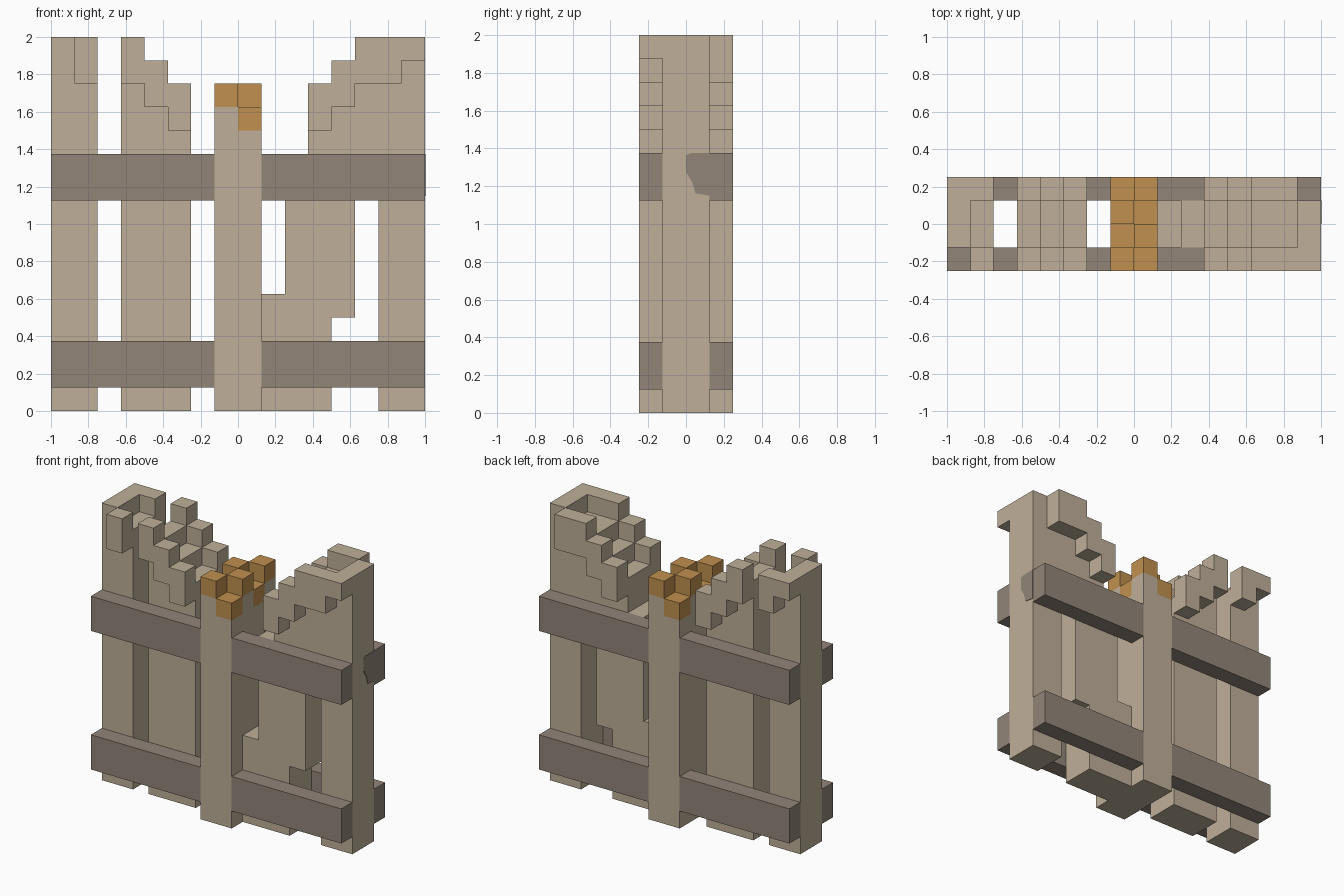
import bpy, bmesh

if "Cube" in bpy.data.objects:
    bpy.data.objects.remove(bpy.data.objects["Cube"], do_unlink=True)

U = 0.125  # block size


def material(name, rgb):
    m = bpy.data.materials.new(name)
    m.use_nodes = True
    m.diffuse_color = (*rgb, 1)
    m.node_tree.nodes["Principled BSDF"].inputs["Base Color"].default_value = (*rgb, 1)
    return m


pale_wood = material("pale_wood", (0.52, 0.43, 0.32))
dark_wood = material("dark_wood", (0.29, 0.235, 0.19))
gold = material("gold", (0.53, 0.28, 0.08))


def slab(name, outline, y0, y1, mat):
    """Extrude an x-z outline, in blocks, from y0 to y1."""
    bm = bmesh.new()
    face = bm.faces.new([bm.verts.new((x * U, y0 * U, z * U)) for x, z in outline])
    out = bmesh.ops.extrude_face_region(bm, geom=[face])
    moved = [v for v in out["geom"] if isinstance(v, bmesh.types.BMVert)]
    bmesh.ops.translate(bm, verts=moved, vec=(0, (y1 - y0) * U, 0))
    bmesh.ops.recalc_face_normals(bm, faces=bm.faces)
    mesh = bpy.data.meshes.new(name)
    bm.to_mesh(mesh)
    bm.free()
    mesh.materials.append(mat)
    obj = bpy.data.objects.new(name, mesh)
    bpy.context.collection.objects.link(obj)
    return obj


def columns(name, start, spans, y0, y1, mat):
    """Slab made of one-block-wide columns, each a (bottom, top) span."""
    low, high = [], []
    for i, (a, b) in enumerate(spans):
        for x in (start + i, start + i + 1):
            low.append((x, a))
            high.append((x, b))
    path = []
    for p in low + high[::-1]:
        if p not in path:
            path.append(p)
    return slab(name, path, y0, y1, mat)


def box(name, x0, x1, y0, y1, z0, z1, mat):
    return slab(name, [(x0, z0), (x1, z0), (x1, z1), (x0, z1)], y0, y1, mat)


# Upright boards with stepped tops
columns("outer_board", -8, [(0, 16), (0, 15)], -1, 1, pale_wood)
columns("stepped_board", -5, [(0, 15), (0, 14), (0, 13)], -1, 1, pale_wood)
columns("broken_board", 1, [(0, 5), (0, 11), (0, 13), (4, 14), (10, 15), (0, 15), (0, 16)],
        -1, 1, pale_wood)

# Raised trim along the stepped tops, and the rails, on both faces
steps = [(12, 14), (13, 15), (14, 16)]
for side, y0, y1 in (("front", -2, -1), ("back", 1, 2)):
    columns(side + "_stair_trim", -5, steps[::-1], y0, y1, pale_wood)
    if side == "front":
        columns("front_outer_trim", -7, [(14, 16)], y0, y1, pale_wood)
        columns("front_long_trim", 3, steps + [(14, 16), (15, 16)], y0, y1, pale_wood)
    else:
        columns("back_outer_trim", -8, [(15, 16), (14, 16)], y0, y1, pale_wood)
        columns("back_long_trim", 3, steps + [(14, 16)], y0, y1, pale_wood)
    for level, z in (("lower", 1), ("upper", 9)):
        for end, x0, x1 in (("right", -8, -1), ("left", 1, 8)):
            box(f"{side}_{level}_{end}_rail", x0, x1, y0, y1, z, z + 2, dark_wood)

# Centre post with a chequered crown of gold blocks
box("centre_post", -1, 1, -2, 2, 0, 12, pale_wood)
for x in (-1, 0):
    for y in range(-2, 2):
        raised = (x + y) % 2
        if raised:
            box("crown_riser", x, x + 1, y, y + 1, 12, 13, pale_wood)
        box("crown_block", x, x + 1, y, y + 1, 12 + raised, 13 + raised, gold)

# Dark stain on the end of the broken board, as a thin plate
stain = slab("stain", [(1, 9.2), (0.4, 9.3), (0.25, 9.8), (0, 10.2), (0, 10.9), (0.2, 11), (1, 11)],
             0, 0.03, dark_wood)
for v in stain.data.vertices:
    v.co = (1 + v.co.y, v.co.x, v.co.z)
stain.data.flip_normals()
